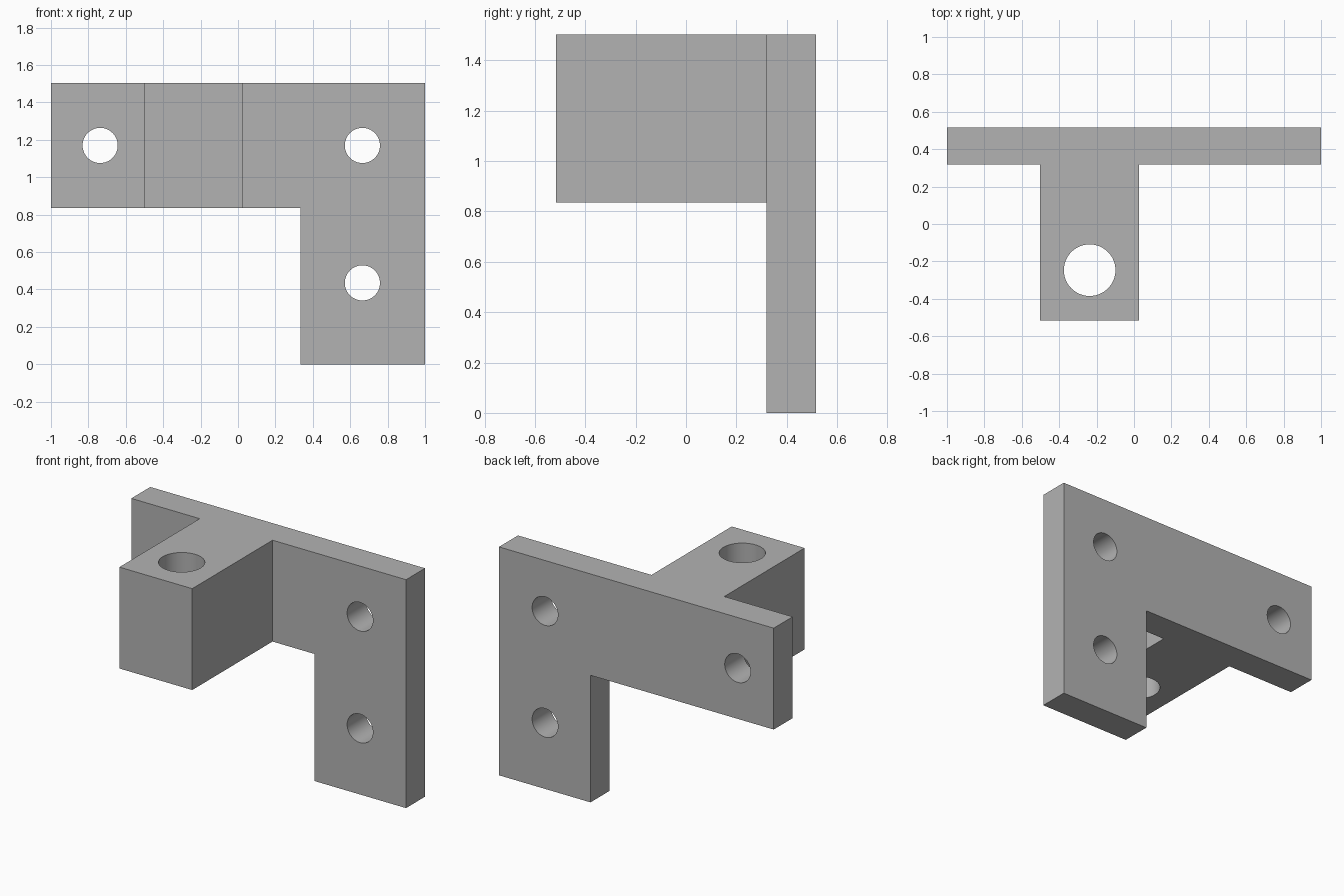
import bpy
import bmesh
from mathutils import Vector, Matrix
from math import radians

cube = bpy.data.objects.get("Cube")
if cube:
    bpy.data.objects.remove(cube, do_unlink=True)

grey = bpy.data.materials.new("plain grey")
grey.use_nodes = True
colour = (0.45, 0.45, 0.45, 1)
grey.diffuse_color = colour
grey.node_tree.nodes["Principled BSDF"].inputs["Base Color"].default_value = colour


def finish(bm, name):
    bmesh.ops.recalc_face_normals(bm, faces=bm.faces)
    mesh = bpy.data.meshes.new(name)
    bm.to_mesh(mesh)
    bm.free()
    mesh.materials.append(grey)
    obj = bpy.data.objects.new(name, mesh)
    bpy.context.collection.objects.link(obj)
    return obj


def prism(name, profile, depth):
    """Extrude a closed outline along a vector."""
    bm = bmesh.new()
    face = bm.faces.new([bm.verts.new(p) for p in profile])
    new = bmesh.ops.extrude_face_region(bm, geom=[face], use_keep_orig=True)["geom"]
    verts = [g for g in new if isinstance(g, bmesh.types.BMVert)]
    bmesh.ops.translate(bm, verts=verts, vec=Vector(depth))
    return finish(bm, name)


def drill(name, centre, radius, depth, turn):
    bm = bmesh.new()
    place = Matrix.Translation(centre) @ Matrix.Rotation(turn, 4, "X")
    bmesh.ops.create_cone(bm, cap_ends=True, segments=64, radius1=radius,
                          radius2=radius, depth=depth, matrix=place)
    return finish(bm, name)


def combine(target, other, operation):
    mod = target.modifiers.new(other.name, "BOOLEAN")
    mod.object = other
    mod.operation = operation
    mod.solver = "EXACT"
    bpy.context.view_layer.objects.active = target
    bpy.ops.object.modifier_apply(modifier=mod.name)
    bpy.data.objects.remove(other, do_unlink=True)


top, shelf = 1.503, 0.836
back, plate_front, arm_front = 0.516, 0.319, -0.516

# L-shaped back plate
outline = [(-1, top), (1, top), (1, 0), (0.334, 0), (0.334, shelf), (-1, shelf)]
bracket = prism("bracket", [(x, back, z) for x, z in outline],
                (0, plate_front - back, 0))

# Arm reaching forward from the plate
left, right = 0.028, -0.502
arm = prism("arm", [(right, arm_front, shelf), (left, arm_front, shelf),
                    (left, 0.4, shelf), (right, 0.4, shelf)], (0, 0, top - shelf))
combine(bracket, arm, "UNION")

# Screw holes through the plate
for i, (x, z) in enumerate([(-0.737, 1.17), (0.665, 1.17), (0.665, 0.435)]):
    combine(bracket, drill(f"screw_hole_{i}", (x, 0.42, z), 0.094, 0.6, radians(90)),
            "DIFFERENCE")

# Upright hole through the arm
combine(bracket, drill("arm_hole", (-0.237, -0.247, 1.17), 0.138, 1, 0), "DIFFERENCE")

# Clear seams left on flat faces, then smooth the hole walls
bm = bmesh.new()
bm.from_mesh(bracket.data)
bmesh.ops.dissolve_limit(bm, angle_limit=radians(0.5), verts=bm.verts, edges=bm.edges)
bm.to_mesh(bracket.data)
bm.free()
bpy.ops.object.select_all(action="DESELECT")
bracket.select_set(True)
bpy.context.view_layer.objects.active = bracket
bpy.ops.object.shade_smooth_by_angle(angle=radians(30))
